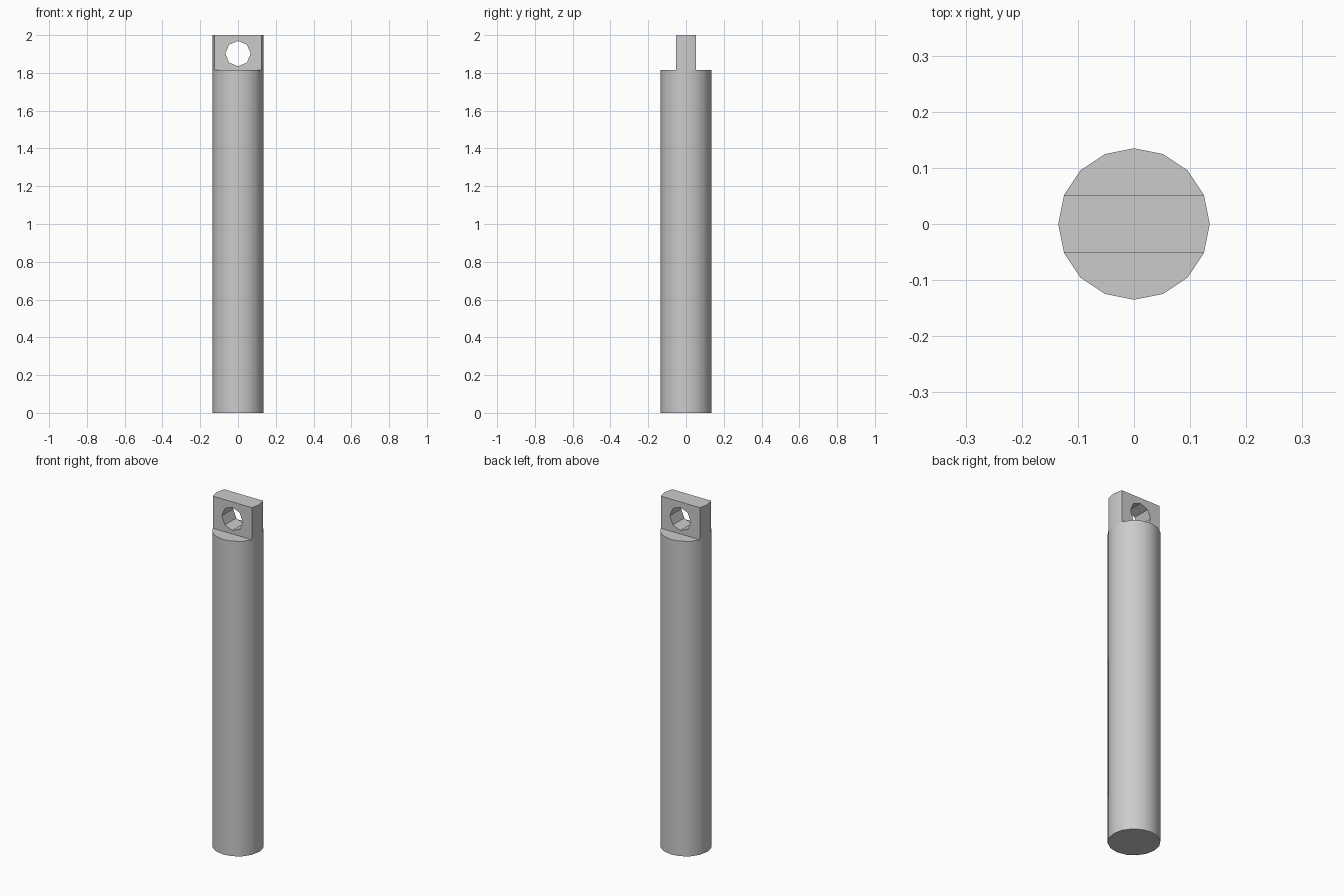
import bpy, bmesh, math

if "Cube" in bpy.data.objects:
    bpy.data.objects.remove(bpy.data.objects["Cube"])

R, SIDES = 0.135, 16
SHOULDER, TOP = 1.815, 2.0

# Round shaft, with its cap split into two shoulders and a middle strip
bm = bmesh.new()
ring = [bm.verts.new((R * math.cos(i * math.tau / SIDES),
                      R * math.sin(i * math.tau / SIDES), 0)) for i in range(SIDES)]
base = bm.faces.new(ring)
ext = bmesh.ops.extrude_face_region(bm, geom=[base], use_keep_orig=True)
top = [v for v in ext["geom"] if isinstance(v, bmesh.types.BMVert)]
bmesh.ops.translate(bm, verts=top, vec=(0, 0, SHOULDER))


def cap_vert(i):
    a = i * math.tau / SIDES
    return min(top, key=lambda v: math.hypot(v.co.x - R * math.cos(a), v.co.y - R * math.sin(a)))


for a, b in ((1, 7), (9, 15)):
    bmesh.ops.connect_verts(bm, verts=[cap_vert(a), cap_vert(b)])

# Flat tang raised from the middle strip
strip = [f for f in bm.faces if all(v.co.z > 1 for v in f.verts)
         and abs(f.calc_center_median().y) < 0.01]
ext = bmesh.ops.extrude_face_region(bm, geom=strip)
bmesh.ops.translate(bm, verts=[v for v in ext["geom"] if isinstance(v, bmesh.types.BMVert)],
                    vec=(0, 0, TOP - SHOULDER))
bmesh.ops.recalc_face_normals(bm, faces=bm.faces)
mesh = bpy.data.meshes.new("pin_shaft")
bm.to_mesh(mesh)
bm.free()
pin = bpy.data.objects.new("pin_shaft", mesh)
bpy.context.collection.objects.link(pin)

# Octagonal cross hole through the tang
bpy.ops.mesh.primitive_cylinder_add(vertices=8, radius=0.067, depth=0.5,
                                    location=(0, 0, 1.902), rotation=(math.pi / 2, 0, 0))
cutter = bpy.context.object
cutter.name = "hole_cutter"
cutter.hide_render = True
mod = pin.modifiers.new("cross_hole", "BOOLEAN")
mod.operation, mod.solver, mod.object = "DIFFERENCE", "EXACT", cutter

bpy.ops.object.select_all(action="DESELECT")
bpy.context.view_layer.objects.active = pin
pin.select_set(True)
bpy.ops.object.modifier_apply(modifier=mod.name)
bpy.data.objects.remove(cutter)
bpy.ops.object.shade_smooth_by_angle(angle=math.radians(30))
